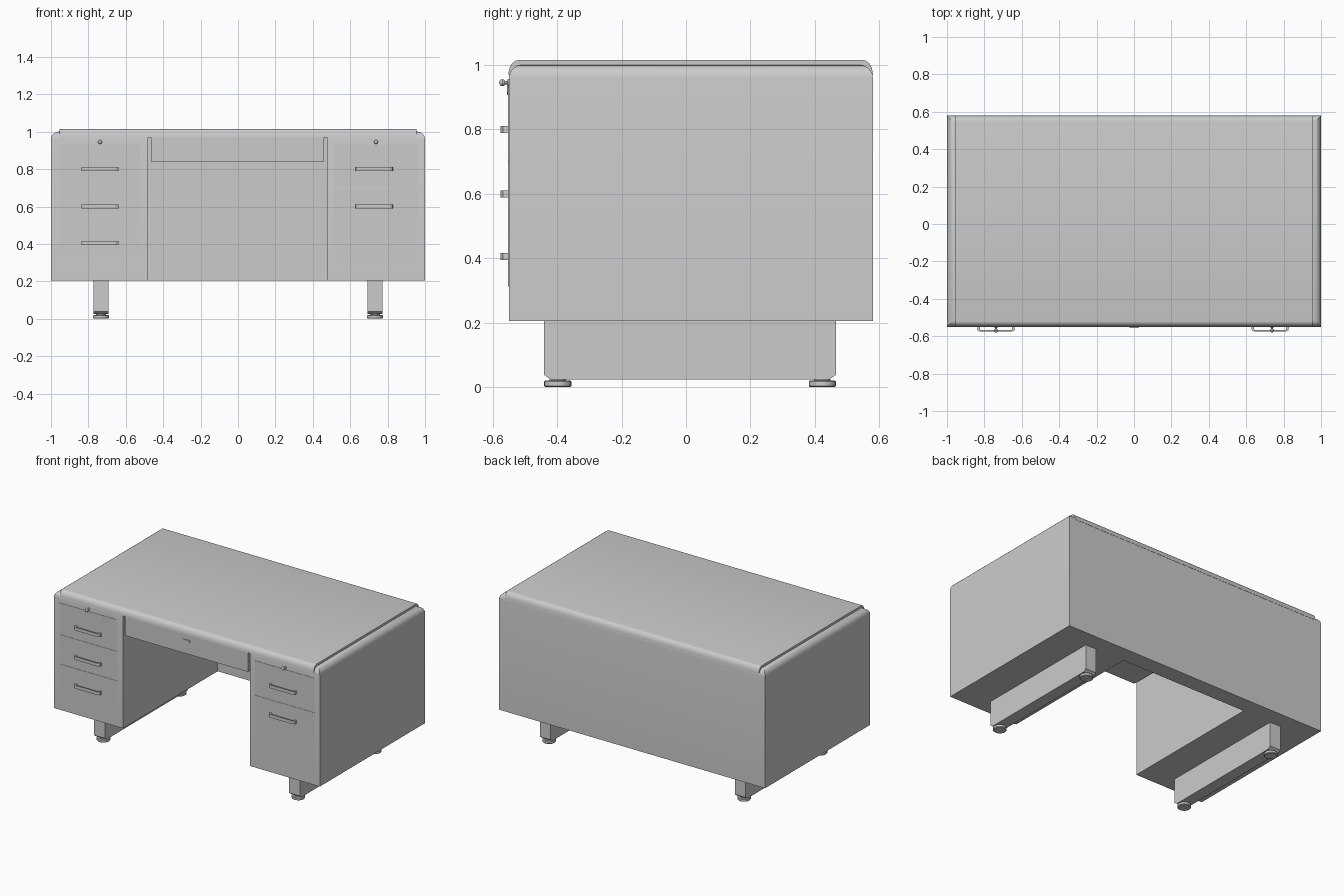
import bpy, bmesh, math
from mathutils import Matrix

if "Cube" in bpy.data.objects:
    bpy.data.objects.remove(bpy.data.objects["Cube"])

FRONT, BACK = -0.55, 0.58


def finish(name, bm, smooth=False):
    bmesh.ops.recalc_face_normals(bm, faces=bm.faces)
    mesh = bpy.data.meshes.new(name)
    bm.to_mesh(mesh)
    bm.free()
    ob = bpy.data.objects.new(name, mesh)
    bpy.context.collection.objects.link(ob)
    if smooth:
        bpy.context.view_layer.objects.active = ob
        ob.select_set(True)
        bpy.ops.object.shade_smooth_by_angle(angle=math.radians(35))
        ob.select_set(False)
    return ob


def box_bm(x0, x1, y0, y1, z0, z1):
    bm = bmesh.new()
    bmesh.ops.create_cube(bm, size=1)
    for v in bm.verts:
        v.co = ((x0 + x1) / 2 + v.co.x * (x1 - x0),
                (y0 + y1) / 2 + v.co.y * (y1 - y0),
                (z0 + z1) / 2 + v.co.z * (z1 - z0))
    return bm


def box(name, *b):
    return finish(name, box_bm(*b))


def prism(name, pts, extrude, smooth=False):
    bm = bmesh.new()
    face = bm.faces.new([bm.verts.new(p) for p in pts])
    ext = bmesh.ops.extrude_face_region(bm, geom=[face])
    bmesh.ops.translate(bm, vec=extrude,
                        verts=[v for v in ext["geom"] if isinstance(v, bmesh.types.BMVert)])
    return finish(name, bm, smooth)


def lathe(name, profile, matrix, steps=24):
    # profile of (radius, height), starting and ending on the axis
    bm = bmesh.new()
    vs = [bm.verts.new((r, 0, h)) for r, h in profile]
    es = [bm.edges.new(p) for p in zip(vs, vs[1:])]
    bmesh.ops.spin(bm, geom=vs + es, cent=(0, 0, 0), axis=(0, 0, 1),
                   angle=2 * math.pi, steps=steps)
    bmesh.ops.remove_doubles(bm, verts=bm.verts, dist=1e-5)
    bm.transform(matrix)
    return finish(name, bm, True)


# desk body: box with rolled top edges, knee space cut out
bm = box_bm(-1, 1, FRONT, BACK, 0.205, 1.0)
top_edges = [e for e in bm.edges if all(v.co.z > 0.9 for v in e.verts)]
bmesh.ops.bevel(bm, geom=top_edges, offset=0.04, segments=5, profile=0.5, affect='EDGES')
body = finish("desk_body", bm)
cutter = box("knee_space_cutter", -0.48, 0.475, -1, 0.467, 0, 0.97)
cutter.hide_render = True
mod = body.modifiers.new("knee_space", 'BOOLEAN')
mod.operation, mod.solver, mod.object = 'DIFFERENCE', 'EXACT', cutter
bpy.context.view_layer.objects.active = body
bpy.ops.object.modifier_apply(modifier=mod.name)
bpy.data.objects.remove(cutter)
body.select_set(True)
bpy.ops.object.shade_smooth_by_angle(angle=math.radians(35))
body.select_set(False)

# worktop sheet with rounded front and back edges
arc = [math.radians(a) for a in range(0, 91, 15)]
profile = [(-0.955, FRONT + 0.03 - 0.031 * math.cos(a), 0.97 + 0.045 * math.sin(a)) for a in arc]
profile += [(-0.955, BACK - 0.03 + 0.03 * math.cos(a), 0.97 + 0.045 * math.sin(a)) for a in reversed(arc)]
prism("worktop", profile, (1.91, 0, 0), True)

# centre drawer with half-round finger pull
box("centre_drawer", -0.465, 0.46, FRONT, 0.2, 0.84, 0.971)
half = [(0.025 * math.cos(math.radians(a)), FRONT, 0.937 + 0.03 * math.sin(math.radians(a)))
        for a in range(180, 361, 15)]
prism("centre_drawer_pull", half, (0, -0.006, 0))

# pedestal drawer fronts, separated by thin gaps
GAP = 0.003
for side, x0, x1, levels in (("left", -0.955, -0.525, (0.935, 0.72, 0.52, 0.32)),
                             ("right", 0.513, 0.96, (0.935, 0.70, 0.31))):
    for i, (hi, lo) in enumerate(zip(levels, levels[1:])):
        box(f"{side}_drawer_front_{i + 1}", x0, x1, FRONT - 0.002, FRONT + 0.01, lo + GAP, hi - GAP)

# bent bar handles
outline = [(-0.10, 0), (-0.098, -0.018), (-0.084, -0.026), (0.084, -0.026), (0.098, -0.018), (0.10, 0),
           (0.086, 0), (0.086, -0.012), (0.08, -0.018), (-0.08, -0.018), (-0.086, -0.012), (-0.086, 0)]
for side, cx, heights in (("left", -0.738, (0.80, 0.60, 0.405)), ("right", 0.728, (0.80, 0.60))):
    for i, z in enumerate(heights):
        prism(f"{side}_handle_{i + 1}", [(cx + x, FRONT + y, z - 0.011) for x, y in outline],
              (0, 0, 0.022))

knob = [(0, 0), (0.011, 0), (0.011, 0.003), (0.005, 0.005), (0.005, 0.011), (0.009, 0.014),
        (0.011, 0.02), (0.009, 0.026), (0.005, 0.029), (0, 0.03)]
foot = [(0, 0), (0.038, 0), (0.042, 0.004), (0.042, 0.017), (0.038, 0.021), (0.026, 0.021),
        (0.026, 0.032), (0, 0.032)]
for side, s in (("left", -1), ("right", 1)):
    # slide-out shelf knob
    lathe(f"{side}_shelf_knob",
          knob, Matrix.Translation((s * 0.738, FRONT, 0.945)) @ Matrix.Rotation(math.pi / 2, 4, 'X'), 16)
    # leg runner with clipped lower ends
    cx = s * 0.733
    runner = [(-0.44, 0.21), (-0.44, 0.038), (-0.42, 0.024), (0.445, 0.024), (0.465, 0.038), (0.465, 0.21)]
    prism(f"{side}_leg_runner", [(cx - 0.04, y, z) for y, z in runner], (0.08, 0, 0))
    # round feet
    for end, y in (("front", -0.398), ("back", 0.423)):
        lathe(f"{side}_{end}_foot", foot, Matrix.Translation((cx, y, 0)))
